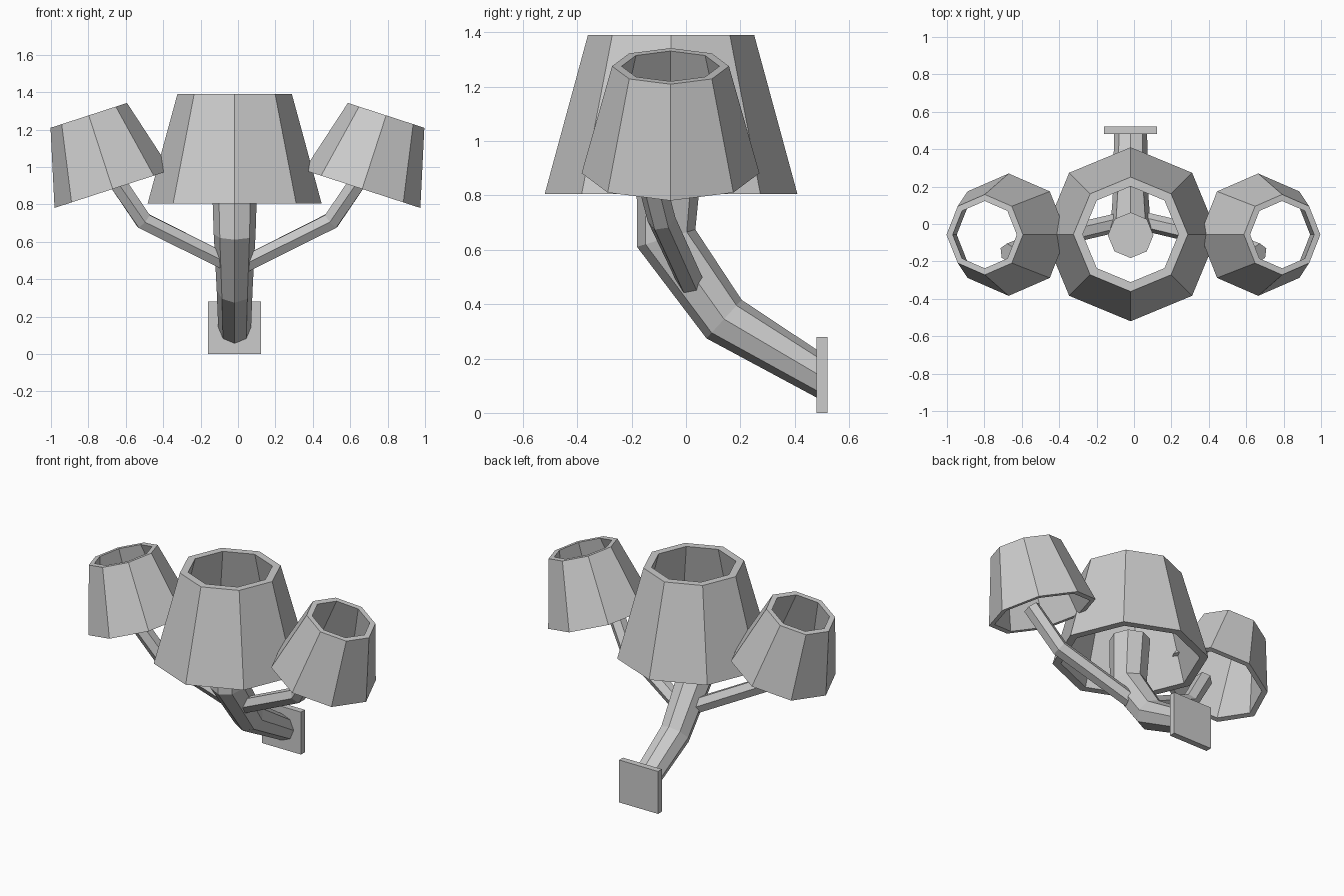
import bpy, bmesh, math
from mathutils import Vector, Matrix

if "Cube" in bpy.data.objects:
    bpy.data.objects.remove(bpy.data.objects["Cube"])

CX = -0.018  # axis of stem, plate and large shade


def make_object(name, bm):
    bmesh.ops.recalc_face_normals(bm, faces=bm.faces)
    mesh = bpy.data.meshes.new(name)
    bm.to_mesh(mesh)
    bm.free()
    ob = bpy.data.objects.new(name, mesh)
    bpy.context.collection.objects.link(ob)
    return ob


def bridge(bm, a, b):
    n = len(a)
    for i in range(n):
        bm.faces.new((a[i], a[(i + 1) % n], b[(i + 1) % n], b[i]))


def shade(name, base, tilt, r_bottom, r_top, height, wall, sides=8):
    """Open, thick-walled tapered shade."""
    bm = bmesh.new()
    rot = Matrix.Rotation(tilt, 3, 'Y')
    profile = [(r_bottom, 0), (r_top, height), (r_top - wall, height), (r_bottom - wall, 0)]
    rings = []
    for r, z in profile:
        ring = []
        for i in range(sides):
            a = math.tau * i / sides
            ring.append(bm.verts.new(Vector(base) + rot @ Vector((r * math.cos(a), r * math.sin(a), z))))
        rings.append(ring)
    for i in range(4):
        bridge(bm, rings[i], rings[(i + 1) % 4])
    return make_object(name, bm)


def tube(name, path, radii, ref, sides, t_first=None, t_last=None):
    """Faceted tube along a bent path, with capped ends."""
    bm = bmesh.new()
    pts = [Vector(p) for p in path]
    segs = [(b - a).normalized() for a, b in zip(pts, pts[1:])]
    tangents = [Vector(t_first) if t_first else segs[0]]
    tangents += [(a + b).normalized() for a, b in zip(segs, segs[1:])]
    tangents.append(Vector(t_last) if t_last else segs[-1])
    rings = []
    for p, r, t in zip(pts, radii, tangents):
        u = Vector(ref)
        u = (u - t * u.dot(t)).normalized()
        v = t.cross(u)
        rings.append([bm.verts.new(p + r * (math.cos(math.tau * i / sides) * u
                                            + math.sin(math.tau * i / sides) * v))
                      for i in range(sides)])
    for a, b in zip(rings, rings[1:]):
        bridge(bm, a, b)
    bm.faces.new(rings[0])
    bm.faces.new(rings[-1])
    return make_object(name, bm)


# Wall plate
bm = bmesh.new()
bmesh.ops.create_cube(bm, size=1)
bmesh.ops.scale(bm, vec=(0.284, 0.04, 0.28), verts=bm.verts)
bmesh.ops.translate(bm, vec=(CX, 0.5, 0.14), verts=bm.verts)
make_object("wall_plate", bm)

# Main bent stem
tube("main_stem",
     [(CX, 0.485, 0.142), (CX, 0.14, 0.345), (CX, -0.073, 0.643), (CX, -0.06, 0.95)],
     [0.088, 0.096, 0.112, 0.122], (1, 0, 0), 8, (0, -1, 0), (0, 0, 1))

# Large centre shade
shade("centre_shade", (CX, -0.055, 0.805), 0, 0.465, 0.306, 0.585, 0.05)

# Side arms and small tilted shades
for s, side in ((-1, "left"), (1, "right")):
    x0 = -0.003
    tube(side + "_arm",
         [(x0 + s * 0.03, 0.02, 0.475), (x0 + s * 0.502, -0.09, 0.712), (x0 + s * 0.67, -0.155, 0.96)],
         [0.05, 0.052, 0.052], (0, 1, 0), 6)
    shade(side + "_shade", (x0 + s * 0.667, -0.057, 0.882), s * math.radians(18),
          0.327, 0.215, 0.414, 0.035)
